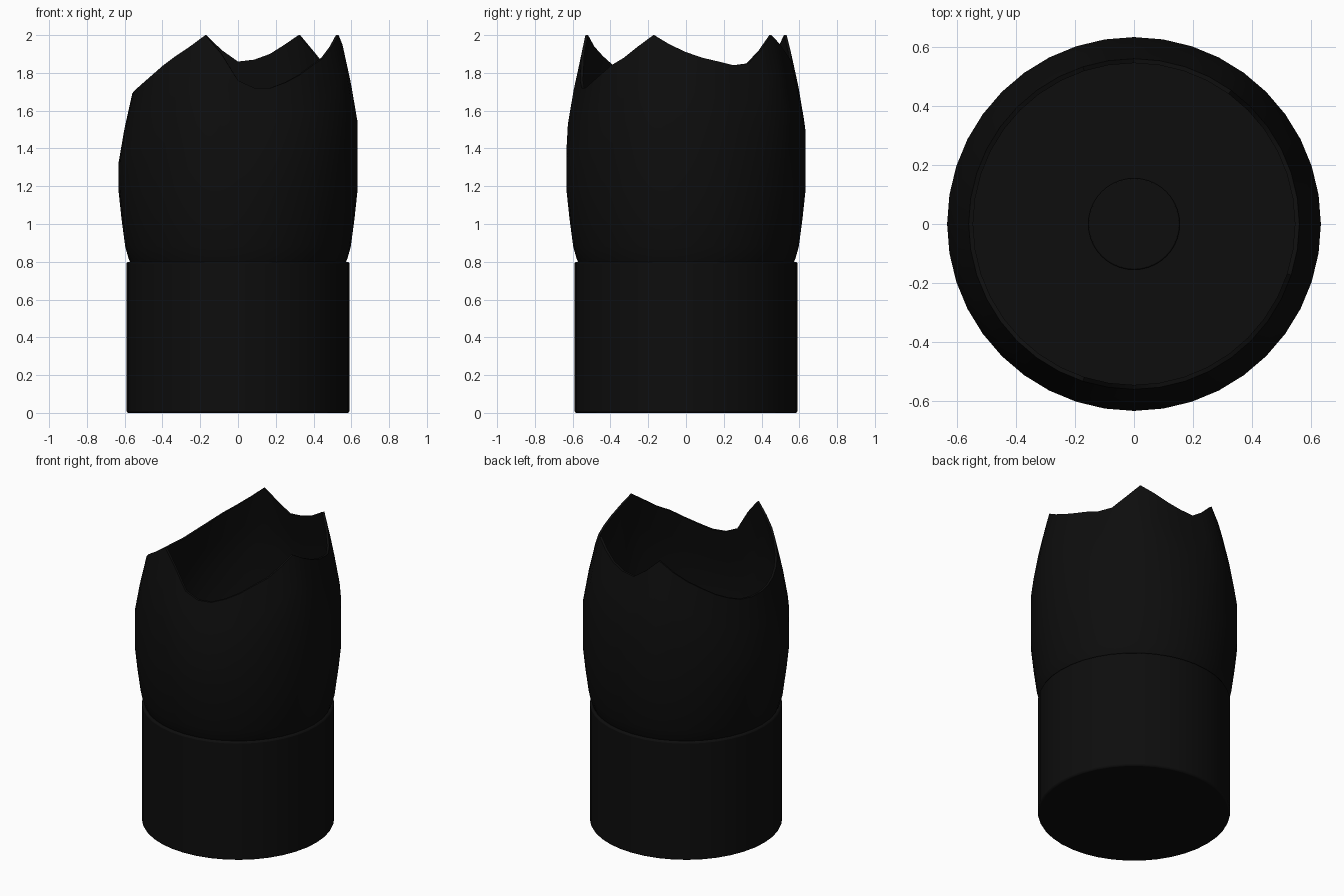
import bpy
import bmesh
from math import radians, sin, cos, tau

SIDES = 40
WALL = 0.015

cube = bpy.data.objects.get("Cube")
if cube:
    bpy.data.objects.remove(cube, do_unlink=True)


def make_material(name, colour, roughness):
    mat = bpy.data.materials.new(name)
    mat.use_nodes = True
    mat.diffuse_color = colour
    shader = mat.node_tree.nodes["Principled BSDF"]
    shader.inputs["Base Color"].default_value = colour
    shader.inputs["Roughness"].default_value = roughness
    return mat


def finish(obj, mat):
    obj.data.materials.append(mat)
    bpy.ops.object.select_all(action="DESELECT")
    obj.select_set(True)
    bpy.context.view_layer.objects.active = obj
    bpy.ops.object.shade_smooth_by_angle(angle=radians(35))


def add_drum(name, radius, bottom, top, bevel, mat):
    bpy.ops.mesh.primitive_cylinder_add(
        vertices=SIDES, radius=radius, depth=top - bottom,
        location=(0, 0, (bottom + top) / 2))
    obj = bpy.context.object
    obj.name = name
    mod = obj.modifiers.new("Rounded edges", "BEVEL")
    mod.width = bevel
    mod.segments = 2
    mod.limit_method = "ANGLE"
    finish(obj, mat)


def add_broken_shell(name, lower, upper, rim, mat):
    """Lathe a wall whose upper rows follow the jagged rim height."""
    outer = [(r, z, False) for r, z in lower] + [(r, dz, True) for r, dz in upper]
    inner = [(r - WALL, z, follows) for r, z, follows in reversed(outer)]
    bm = bmesh.new()
    rows = []
    for r, z, follows in outer + inner:
        row = []
        for i in range(SIDES):
            a = tau * i / SIDES
            height = z + rim[i] if follows else z
            row.append(bm.verts.new((r * cos(a), r * sin(a), height)))
        rows.append(row)
    for low, high in zip(rows, rows[1:] + rows[:1]):
        for i in range(SIDES):
            j = (i + 1) % SIDES
            bm.faces.new((low[i], low[j], high[j], high[i]))
    bmesh.ops.recalc_face_normals(bm, faces=bm.faces)
    mesh = bpy.data.meshes.new(name)
    bm.to_mesh(mesh)
    bm.free()
    obj = bpy.data.objects.new(name, mesh)
    bpy.context.collection.objects.link(obj)
    finish(obj, mat)


black = make_material("Black", (0.004, 0.004, 0.004, 1), 0.5)

# Solid base and the small raised disc on its top
add_drum("base", 0.59, 0, 0.8, 0.01, black)
add_drum("centre_disc", 0.155, 0.79, 0.82, 0.004, black)

# Bulging wall: fixed lower rows, upper rows measured down from the rim
lower_rows = [(0.57, 0.795), (0.58, 0.82), (0.597, 0.88), (0.617, 1.03), (0.633, 1.18)]
upper_rows = [(0.633, -0.37), (0.602, -0.19), (0.56, 0)]

# Height of the broken rim, anticlockwise from +x
rim_heights = [
    1.91, 1.88, 1.86, 1.84, 1.85, 1.92, 2, 1.95, 1.9, 1.87,
    1.86, 1.92, 2, 1.93, 1.87, 1.82, 1.77, 1.73, 1.7, 1.69,
    1.69, 1.7, 1.72, 1.75, 1.79, 1.84, 1.89, 1.94, 2, 1.9,
    1.76, 1.72, 1.72, 1.75, 1.79, 1.84, 1.88, 1.94, 2, 1.95,
]
add_broken_shell("broken_shell", lower_rows, upper_rows, rim_heights, black)
